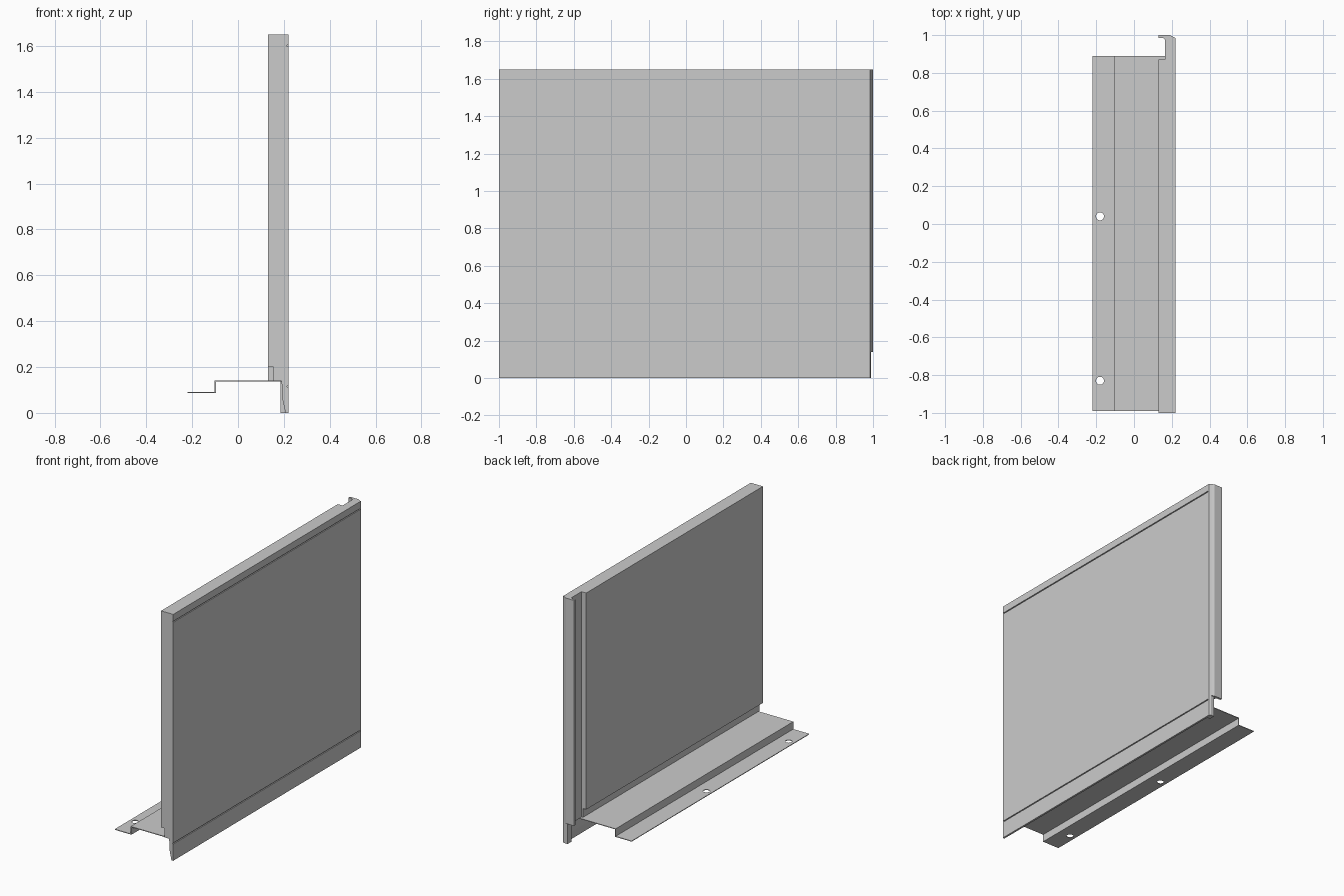
import bpy, bmesh
from mathutils import Vector

if "Cube" in bpy.data.objects:
    bpy.data.objects.remove(bpy.data.objects["Cube"])


def prism(name, profile, axis, lo, hi):
    """Extrude a closed 2D profile: axis 'y' takes (x, z), axis 'z' takes (x, y)."""
    bm = bmesh.new()
    place = (lambda p, t: (p[0], t, p[1])) if axis == 'y' else (lambda p, t: (p[0], p[1], t))
    face = bm.faces.new([bm.verts.new(place(p, lo)) for p in profile])
    shift = Vector((0, hi - lo, 0)) if axis == 'y' else Vector((0, 0, hi - lo))
    ext = bmesh.ops.extrude_face_region(bm, geom=[face])
    bmesh.ops.translate(bm, vec=shift,
                        verts=[g for g in ext['geom'] if isinstance(g, bmesh.types.BMVert)])
    bmesh.ops.recalc_face_normals(bm, faces=bm.faces[:])
    mesh = bpy.data.meshes.new(name)
    bm.to_mesh(mesh)
    bm.free()
    ob = bpy.data.objects.new(name, mesh)
    bpy.context.collection.objects.link(ob)
    return ob


def cut(target, cutter):
    """Subtract the cutter, apply, and remove it."""
    cutter.hide_render = True
    mod = target.modifiers.new("cut", 'BOOLEAN')
    mod.operation, mod.solver, mod.object = 'DIFFERENCE', 'EXACT', cutter
    bpy.context.view_layer.objects.active = target
    bpy.ops.object.modifier_apply(modifier=mod.name)
    bpy.data.objects.remove(cutter, do_unlink=True)


# Wall panel: plan profile with rebate and hooked end lip
panel = prism("wall_panel", [
    (0.13, -1), (0.22, -1), (0.22, 0.985), (0.205, 0.992), (0.19, 1.0), (0.13, 1.0),
    (0.13, 0.985), (0.155, 0.985), (0.165, 0.975), (0.165, 0.87), (0.13, 0.87)],
    'z', 0, 1.65)

# Back bottom notch above the rail and tapered drip skirt
cut(panel, prism("notch_cutter", [
    (0.0, -0.1), (0.207, -0.1), (0.207, 0.0), (0.194, 0.06), (0.190, 0.14),
    (0.155, 0.14), (0.155, 0.20), (0.0, 0.20)], 'y', -1.1, 0.95))

# Narrow tab below the end lip
cut(panel, prism("lip_cutter", [
    (0.0, -0.1), (0.185, -0.1), (0.185, 0.14), (0.0, 0.14)], 'y', 0.94, 1.1))
cut(panel, prism("tab_end_cutter", [
    (0.1, 0.99), (0.3, 0.99), (0.3, 1.1), (0.1, 1.1)], 'z', -0.1, 0.14))

# Horizontal shadow grooves on the outer face
for z in (0.115, 1.60):
    cut(panel, prism("groove_cutter", [
        (0.25, z - 0.006), (0.25, z + 0.006), (0.214, z + 0.003), (0.214, z - 0.003)],
        'y', -1.1, 0.975))

# Stepped mounting rail in thin sheet
rail = prism("mounting_rail", [
    (-0.22, 0.086), (-0.097, 0.086), (-0.097, 0.136), (0.189, 0.136),
    (0.189, 0.1405), (-0.102, 0.1405), (-0.102, 0.0905), (-0.22, 0.0905)],
    'y', -0.99, 0.89)

# Screw holes
for y in (-0.83, 0.04):
    bpy.ops.mesh.primitive_cylinder_add(vertices=32, radius=0.021, depth=0.1,
                                        location=(-0.18, y, 0.088))
    cut(rail, bpy.context.object)
